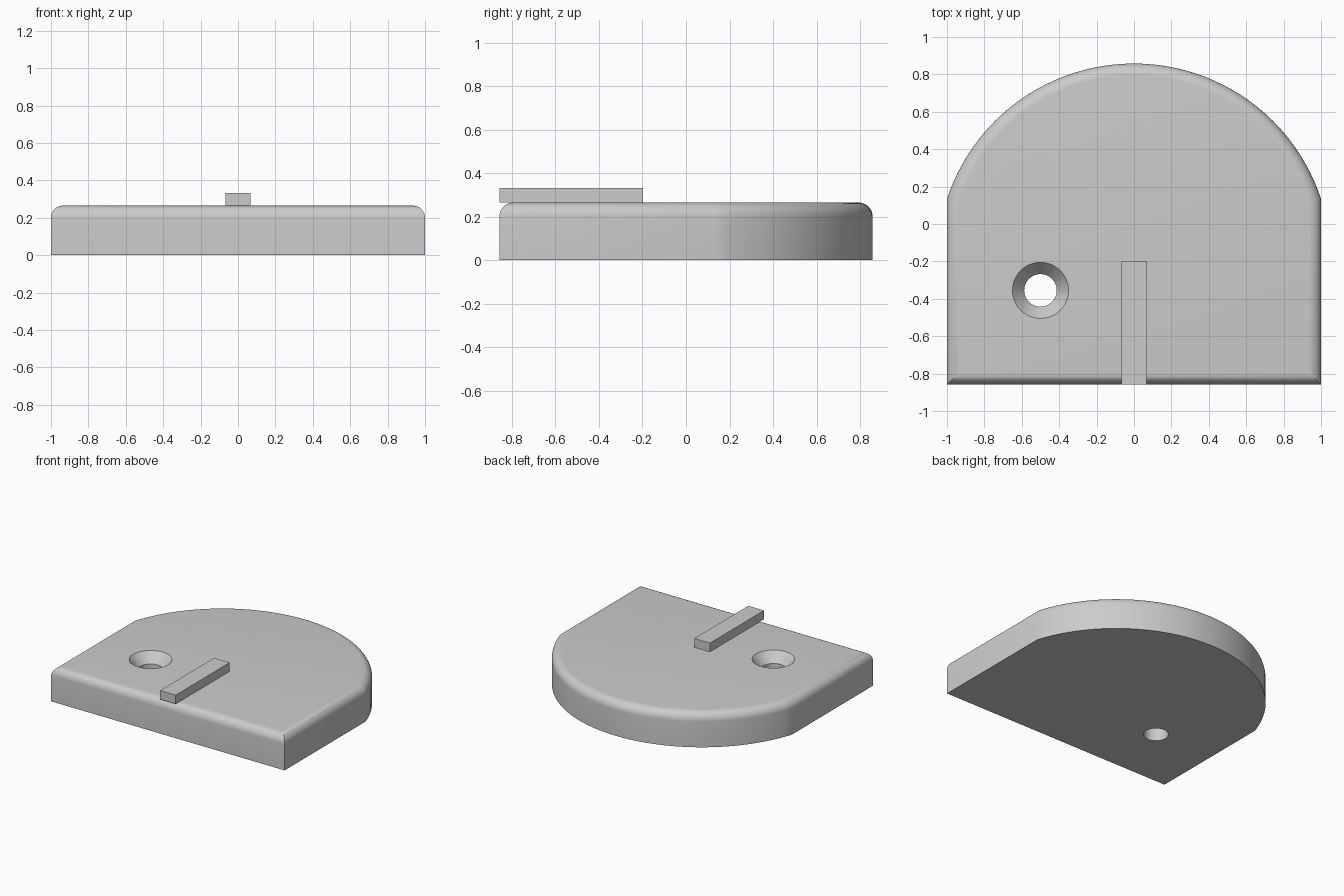
import bpy, bmesh, math

if "Cube" in bpy.data.objects:
    bpy.data.objects.remove(bpy.data.objects["Cube"])

HEIGHT, FILLET = 0.265, 0.065
FRONT, ARC_Y, ARC_R = -0.858, -0.195, 1.053
HOLE_X, HOLE_Y = -0.5, -0.355

grey = bpy.data.materials.new("light_grey")
grey.diffuse_color = (0.6, 0.6, 0.6, 1)
grey.use_nodes = True
grey.node_tree.nodes["Principled BSDF"].inputs["Base Color"].default_value = grey.diffuse_color


def make_object(name, bm):
    bmesh.ops.recalc_face_normals(bm, faces=bm.faces)
    mesh = bpy.data.meshes.new(name)
    bm.to_mesh(mesh)
    bm.free()
    mesh.materials.append(grey)
    obj = bpy.data.objects.new(name, mesh)
    bpy.context.collection.objects.link(obj)
    return obj


def loft(bm, rings):
    """Skin a stack of closed rings and cap both ends."""
    rows = [[bm.verts.new(p) for p in ring] for ring in rings]
    n = len(rows[0])
    for a, b in zip(rows, rows[1:]):
        for i in range(n):
            j = (i + 1) % n
            bm.faces.new((a[i], a[j], b[j], b[i]))
    bm.faces.new(rows[0][::-1])
    bm.faces.new(rows[-1])


def outline(inset, z, steps=48):
    """Straight front and sides with a round back, shrunk by inset."""
    w, r = 1 - inset, ARC_R - inset
    start = math.acos(w / r)
    pts = [(-w, FRONT + inset, z), (w, FRONT + inset, z)]
    for i in range(steps + 1):
        a = start + (math.pi - 2 * start) * i / steps
        pts.append((r * math.cos(a), ARC_Y + r * math.sin(a), z))
    return pts


def circle(r, z, n=48):
    return [(HOLE_X + r * math.cos(2 * math.pi * i / n),
             HOLE_Y + r * math.sin(2 * math.pi * i / n), z) for i in range(n)]


# Plate with a rounded top edge
bm = bmesh.new()
rings = [outline(0, 0)]
for i in range(9):
    a = math.pi / 2 * i / 8
    rings.append(outline(FILLET * (1 - math.cos(a)),
                         HEIGHT - FILLET + FILLET * math.sin(a)))
loft(bm, rings)
plate = make_object("plate", bm)

# Countersunk screw hole
bm = bmesh.new()
slope = (0.15 - 0.087) / 0.075
loft(bm, [circle(0.087, -0.1), circle(0.087, HEIGHT - 0.075),
          circle(0.15 + 0.05 * slope, HEIGHT + 0.05)])
cutter = make_object("hole_cutter", bm)
cutter.hide_render = True
cut = plate.modifiers.new("screw_hole", 'BOOLEAN')
cut.operation, cut.object, cut.solver = 'DIFFERENCE', cutter, 'EXACT'
bpy.context.view_layer.objects.active = plate
plate.select_set(True)
bpy.ops.object.modifier_apply(modifier=cut.name)
bpy.data.objects.remove(cutter)
bpy.ops.object.shade_smooth_by_angle(angle=math.radians(30))

# Raised bar running in from the front edge
bm = bmesh.new()
bmesh.ops.create_cube(bm, size=1)
for v in bm.verts:
    v.co = (v.co.x * 0.134, (FRONT - 0.197) / 2 + v.co.y * (-0.197 - FRONT),
            HEIGHT + 0.034 + v.co.z * 0.068)
make_object("raised_bar", bm)
